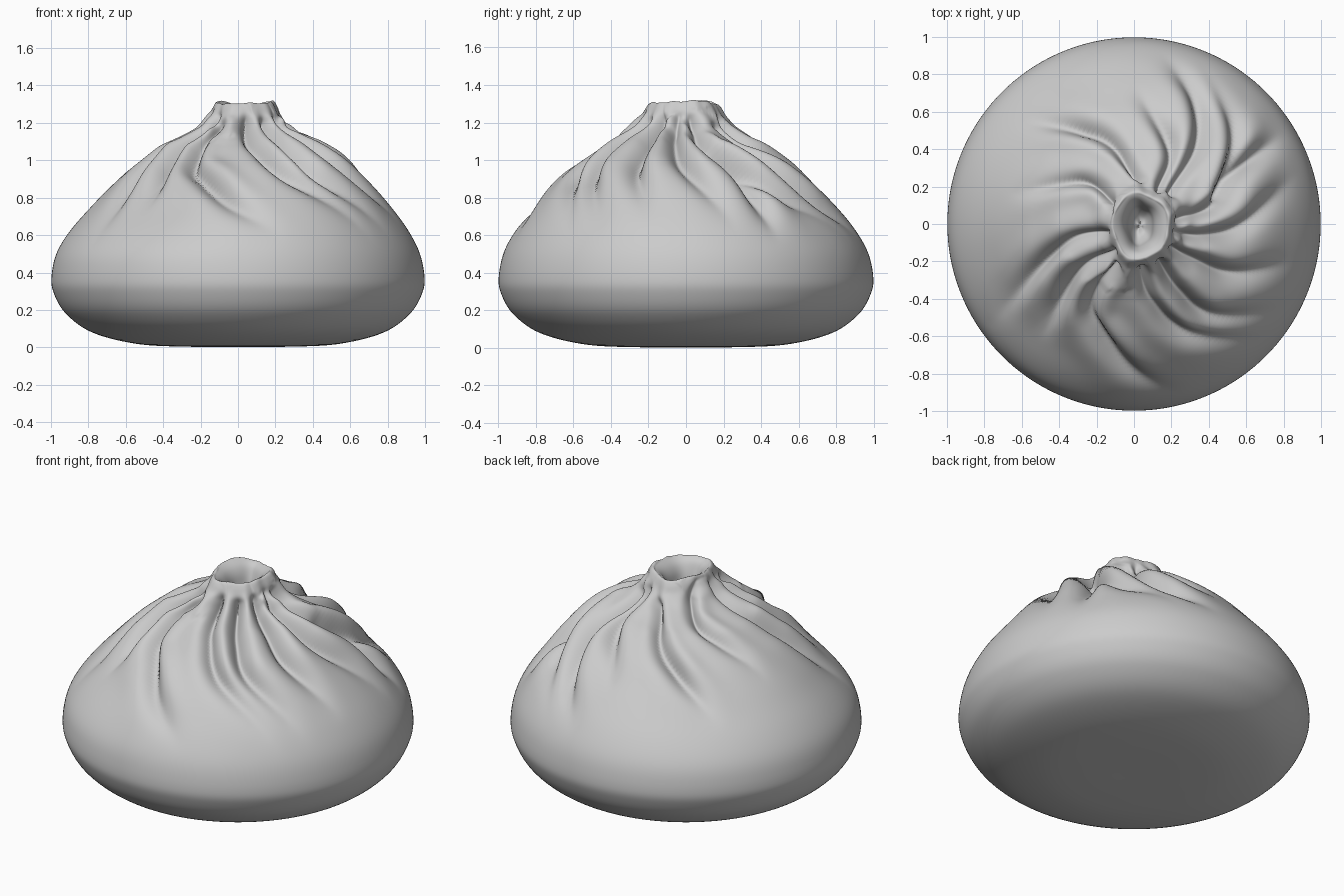
import bpy, bmesh, math
from mathutils import Vector, kdtree

if "Cube" in bpy.data.objects:
    bpy.data.objects.remove(bpy.data.objects["Cube"])

SEG = 360

# Lathe profile of the dough: bottom centre, belly, shoulder, neck, rim, inner pocket
profile = [(0.0, 0.005), (0.3, 0.004), (0.55, 0.02), (0.78, 0.08), (0.92, 0.18),
           (0.985, 0.29), (0.997, 0.38), (0.97, 0.51), (0.905, 0.64), (0.815, 0.76),
           (0.705, 0.875), (0.585, 0.98), (0.445, 1.07), (0.32, 1.13), (0.25, 1.175),
           (0.212, 1.23), (0.19, 1.28), (0.168, 1.303), (0.135, 1.28), (0.11, 1.22),
           (0.09, 1.15), (0.05, 1.1), (0.0, 1.09)]

# Pleat valleys seen from above, outer end to neck
pleats = [
    [(-.72, .15), (-.34, .235), (-.2, .19), (-.17, .02)],
    [(-.66, .57), (-.34, .54), (-.13, .45), (0, .25)],
    [(-.02, .78), (.17, .5), (.2, .35), (.12, .19)],
    [(.14, .94), (.34, .7), (.36, .45), (.19, .17)],
    [(.34, .9), (.54, .56), (.52, .3), (.43, .1), (.22, .03)],
    [(.9, .3), (.6, 0), (.36, -.06), (.21, -.03)],
    [(.88, -.2), (.55, -.27), (.35, -.2), (.19, -.11)],
    [(.83, -.46), (.43, -.5), (.25, -.37), (.13, -.19)],
    [(.74, -.62), (.3, -.6), (.1, -.43), (.01, -.22)],
    [(.26, -.92), (-.02, -.8), (-.2, -.6), (-.25, -.45), (-.13, -.2)],
    [(-.52, -.66), (-.36, -.32), (-.16, -.13)],
    [(-.8, -.58), (-.55, -.25), (-.35, -.08), (-.2, -.03)],
    [(.82, .5), (.6, .32), (.47, .17)],
]

# Flattened flanks of the shoulder: direction in degrees, amount
flats = [(225, 0.05), (135, 0.03), (45, 0.02)]


def spline(points, steps):
    """Catmull-Rom through 2D points."""
    p = [Vector(q) for q in points]
    p = [2 * p[0] - p[1]] + p + [2 * p[-1] - p[-2]]
    out = []
    for a, b, c, d in zip(p, p[1:], p[2:], p[3:]):
        for i in range(steps):
            t = i / steps
            out.append(0.5 * (2 * b + (c - a) * t + (2 * a - 5 * b + 4 * c - d) * t * t
                              + (3 * b - a - 3 * c + d) * t ** 3))
    return out + [p[-2]]


def smooth(a, b, x):
    t = max(0.0, min(1.0, (x - a) / (b - a)))
    return t * t * (3 - 2 * t)


def top_z(r):
    """Height of the upper shoulder at radius r."""
    for (r0, z0), (r1, z1) in zip(profile[6:16], profile[7:17]):
        if r1 <= r <= r0:
            return z0 + (z1 - z0) * (r - r0) / (r1 - r0)
    return 1.28 if r < 0.2 else 0.38


# Lookup tree for each pleat valley
trees = []
for line in pleats:
    pts = spline(line, 50)
    tree = kdtree.KDTree(len(pts))
    for i, q in enumerate(pts):
        tree.insert((q.x, q.y, top_z(q.length)), i)
    tree.balance()
    tans = [(pts[min(i + 1, len(pts) - 1)] - pts[max(i - 1, 0)]) for i in range(len(pts))]
    trees.append((tree, tans))

# Revolve the profile
rows = spline(profile, 7)[1:-1]
rim_row = 17 * 7 - 1
bm = bmesh.new()
rings = []
for p in rows:
    r = max(p.x, 0.002)
    rings.append([bm.verts.new((r * math.cos(2 * math.pi * j / SEG),
                                r * math.sin(2 * math.pi * j / SEG), p.y))
                  for j in range(SEG)])
for a, b in zip(rings, rings[1:]):
    for j in range(SEG):
        k = (j + 1) % SEG
        bm.faces.new((a[j], a[k], b[k], b[j]))
bm.faces.new(rings[0][::-1])
bm.faces.new(rings[-1])
bm.normal_update()

# Press pleats into the shoulder, then shape the neck
moves = []
for n, ring in enumerate(rings):
    for v in ring:
        co = v.co.copy()
        r, ang = math.hypot(co.x, co.y), math.atan2(co.y, co.x)
        push = 0.0
        if n <= rim_row and co.z > 0.38:
            for tree, tans in trees:
                q, i, d = tree.find(co)
                if d > 0.4:
                    continue
                tan = tans[i]
                side = tan.x * (co.y - q.y) - tan.y * (co.x - q.x)
                # smooth signed offset, zero beyond the ends of the pleat
                s = side / max(tan.length, 1e-6)
                s = math.copysign(d, s) * min(1.0, abs(s) / max(d, 1e-6) * 1.4)
                w = 0.018 + 0.052 * r
                depth = (0.03 + 0.06 * min(r, 0.6)) * smooth(0, 0.45, i / (len(tans) - 1))
                push -= depth * math.exp(-(d / w) ** 2)
                push -= 0.35 * depth * math.exp(-(d / (0.4 * w)) ** 2)
                push += 0.42 * depth * math.exp(-((s + 2.0 * w) / (1.4 * w)) ** 2)
                push += 0.18 * depth * math.exp(-((s - 2.3 * w) / (1.5 * w)) ** 2)
            push *= 1 - 0.75 * smooth(1.18, 1.28, co.z)
            push *= smooth(0.38, 0.55, co.z)
            push = max(push, -0.12)
            band = smooth(0.45, 0.8, co.z) * (1 - smooth(1.0, 1.17, co.z))
            for deg, amount in flats:
                push -= amount * band * math.exp(3.5 * (math.cos(ang - math.radians(deg)) - 1))
        co += v.normal * push
        neck = smooth(1.05, 1.24, co.z) if r < 0.4 else 0.0
        if n > rim_row:
            neck = 1.0
        flute = 1 + neck * (0.03 * math.sin(5 * ang + 4 * co.z) + 0.03 * math.sin(3 * ang + 1))
        narrow = 0.13 + 0.2 * smooth(rim_row + 2, rim_row + 14, n)
        co.x = co.x * (1 - narrow * neck) * flute + 0.033 * neck
        co.y = co.y * (1 + 0.03 * neck) * flute - 0.01 * neck
        co.z += neck * (0.006 * math.sin(2 * ang + 2.2) + 0.005 * math.sin(3 * ang))
        moves.append((v, co))
for v, co in moves:
    v.co = co
# Relax the dough so the creases read soft
for _ in range(2):
    bmesh.ops.smooth_vert(bm, verts=[v for v in bm.verts if v.co.z > 0.4], factor=0.5,
                          use_axis_x=True, use_axis_y=True, use_axis_z=True)
for f in bm.faces:
    f.smooth = True

mesh = bpy.data.meshes.new("pleated_bun")
bm.to_mesh(mesh)
bm.free()
bun = bpy.data.objects.new("pleated_bun", mesh)
bpy.context.collection.objects.link(bun)
